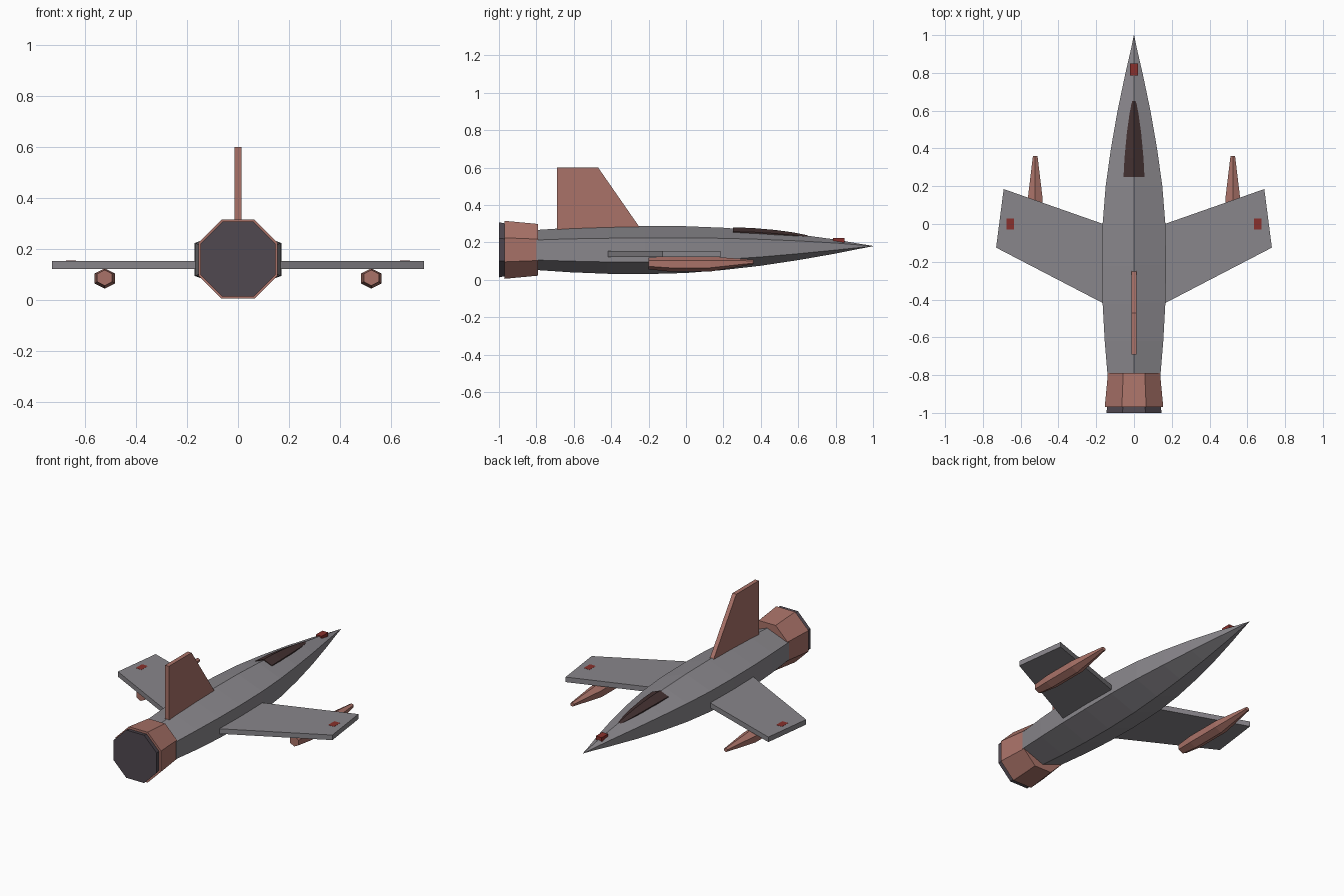
import bpy, bmesh
from math import sin, cos, pi

if "Cube" in bpy.data.objects:
    bpy.data.objects.remove(bpy.data.objects["Cube"])


def material(name, rgb):
    m = bpy.data.materials.new(name)
    m.diffuse_color = (*rgb, 1)
    m.use_nodes = True
    m.node_tree.nodes["Principled BSDF"].inputs["Base Color"].default_value = m.diffuse_color
    return m


HULL = material("hull_grey", (0.25, 0.24, 0.26))
TRIM = material("trim_salmon", (0.40, 0.17, 0.14))
GLASS = material("dark_glass", (0.055, 0.03, 0.03))
NOZZLE = material("nozzle_dark", (0.08, 0.065, 0.08))
LIGHT = material("light_red", (0.25, 0.03, 0.025))


def finish(name, bm, mat):
    bmesh.ops.remove_doubles(bm, verts=bm.verts, dist=1e-5)
    bmesh.ops.recalc_face_normals(bm, faces=bm.faces)
    me = bpy.data.meshes.new(name)
    bm.to_mesh(me)
    bm.free()
    me.materials.append(mat)
    ob = bpy.data.objects.new(name, me)
    bpy.context.collection.objects.link(ob)
    return ob


def loft(name, stations, sides, mat, x=0, phase=pi / 2):
    """Skin rings given as (y, centre z, radius x, radius z)."""
    bm = bmesh.new()
    rings = []
    for y, z, rx, rz in stations:
        angles = [phase + 2 * pi * i / sides for i in range(sides)]
        rings.append([bm.verts.new((x + rx * cos(a), y, z + rz * sin(a))) for a in angles])
    for a, b in zip(rings, rings[1:]):
        for i in range(sides):
            j = (i + 1) % sides
            bm.faces.new((a[i], a[j], b[j], b[i]))
    bm.faces.new(rings[0])
    bm.faces.new(rings[-1])
    return finish(name, bm, mat)


def slab(name, points, offset, mat):
    """Extrude a flat outline by the offset vector."""
    bm = bmesh.new()
    face = bm.faces.new([bm.verts.new(p) for p in points])
    ext = bmesh.ops.extrude_face_region(bm, geom=[face])
    verts = [v for v in ext["geom"] if isinstance(v, bmesh.types.BMVert)]
    bmesh.ops.translate(bm, verts=verts, vec=offset)
    return finish(name, bm, mat)


def box(name, x, y, z, sx, sy, sz, mat):
    pts = [(x + i * sx / 2, y + j * sy / 2, z - sz / 2)
           for i, j in ((-1, -1), (1, -1), (1, 1), (-1, 1))]
    return slab(name, pts, (0, 0, sz), mat)


# Fuselage: six-sided, from (y, half width, bottom z, top z)
profile = [(-0.80, 0.140, 0.052, 0.266), (-0.62, 0.155, 0.040, 0.278),
           (-0.42, 0.166, 0.032, 0.285), (-0.22, 0.170, 0.030, 0.288),
           (0.0, 0.166, 0.036, 0.286), (0.2, 0.150, 0.052, 0.278),
           (0.4, 0.122, 0.075, 0.263), (0.6, 0.087, 0.105, 0.242),
           (0.8, 0.045, 0.140, 0.215), (0.93, 0.015, 0.166, 0.192),
           (1.0, 0.001, 0.179, 0.181)]
loft("fuselage", [(y, (b + t) / 2, w / cos(pi / 6), (t - b) / 2)
                  for y, w, b, t in profile], 6, HULL)

# Cockpit canopy
loft("canopy", [(0.25, 0.235, 0.064, 0.045), (0.35, 0.233, 0.058, 0.044),
                (0.48, 0.228, 0.044, 0.038), (0.58, 0.224, 0.028, 0.028),
                (0.65, 0.222, 0.013, 0.016)], 6, GLASS)

# Engine ring and exhaust, eight-sided with flat top
c = cos(pi / 8)
for name, mat, ends in (("engine_ring", TRIM, ((-0.97, 0.155), (-0.79, 0.138))),
                        ("exhaust", NOZZLE, ((-1.0, 0.147), (-0.95, 0.138)))):
    loft(name, [(y, 0.16, r / c, r / c) for y, r in ends], 8, mat, phase=pi / 8)

# Tail fin
slab("tail_fin", [(-0.013, y, z) for y, z in
                  ((-0.69, 0.22), (-0.69, 0.6), (-0.47, 0.6), (-0.22, 0.24))],
     (0.026, 0, 0), TRIM)

# Nose light
box("nose_light", 0, 0.817, 0.211, 0.04, 0.063, 0.024, LIGHT)

# Forward-swept wings with tip lights and underslung pods
for side, s in (("left", -1), ("right", 1)):
    slab(side + "_wing", [(s * x, y, 0.122) for x, y in
                          ((0.12, -0.015), (0.69, 0.185), (0.73, -0.125), (0.12, -0.442))],
         (0, 0, 0.031), HULL)
    box(side + "_wing_light", s * 0.655, 0.0, 0.146, 0.04, 0.06, 0.016, LIGHT)
    loft(side + "_pod", [(-0.2, 0.087, 0.034, 0.031), (-0.09, 0.084, 0.046, 0.040),
                         (0.13, 0.084, 0.046, 0.040), (0.36, 0.095, 0.014, 0.012)],
         6, TRIM, x=s * 0.523)
